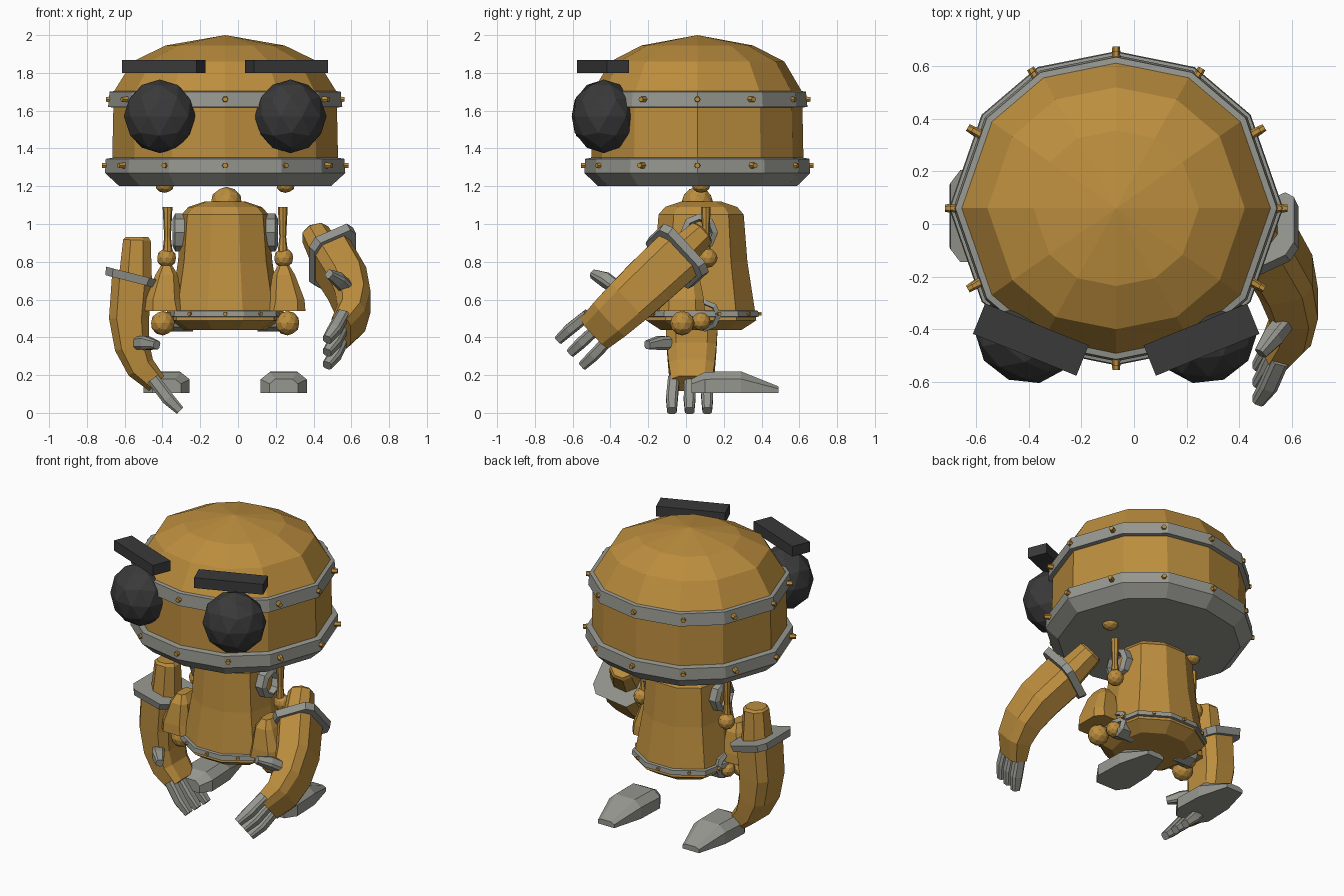
import bpy, bmesh
from math import sin, cos, pi, radians
from mathutils import Vector, Matrix

cube = bpy.data.objects.get("Cube")
if cube:
    bpy.data.objects.remove(cube)


def material(name, rgb):
    m = bpy.data.materials.new(name)
    m.use_nodes = True
    m.diffuse_color = (*rgb, 1)
    m.node_tree.nodes["Principled BSDF"].inputs["Base Color"].default_value = (*rgb, 1)
    return m


BRASS = material("brass", (0.505, 0.27, 0.048))
STEEL = material("steel", (0.31, 0.31, 0.28))
DARK = material("charcoal", (0.042, 0.042, 0.042))

HEAD = Vector((-0.068, 0.06, 0))
BODY = Vector((-0.068, 0.08, 0))


def finish(name, bm, mat, matrix=None):
    """Turn a bmesh into a flat shaded object."""
    if matrix is not None:
        bm.transform(matrix)
    bmesh.ops.remove_doubles(bm, verts=bm.verts, dist=0.0005)
    bmesh.ops.recalc_face_normals(bm, faces=bm.faces)
    mesh = bpy.data.meshes.new(name)
    bm.to_mesh(mesh)
    bm.free()
    mesh.materials.append(mat)
    obj = bpy.data.objects.new(name, mesh)
    bpy.context.collection.objects.link(obj)
    return obj


def loft(name, rings, mat, matrix=None, closed=False):
    """Skin a row of rings; cap the ends, or join last to first."""
    bm = bmesh.new()
    rows = [[bm.verts.new(p) for p in ring] for ring in rings]
    n = len(rows[0])
    pairs = list(zip(rows, rows[1:])) + ([(rows[-1], rows[0])] if closed else [])
    for a, b in pairs:
        for i in range(n):
            j = (i + 1) % n
            bm.faces.new((a[i], a[j], b[j], b[i]))
    if not closed:
        bm.faces.new(rows[0])
        bm.faces.new(rows[-1])
    return finish(name, bm, mat, matrix)


def turned(name, profile, outline, mat, matrix, closed=False):
    """Scale a unit outline by each radius of the profile and skin it."""
    rings = [[(r * x, r * y, z) for x, y in outline] for r, z in profile]
    return loft(name, rings, mat, matrix, closed)


def polygon(n, power=2.0):
    """Unit outline; a power above two makes it squarer."""
    pts = []
    for k in range(n):
        c, d = cos(2 * pi * k / n), sin(2 * pi * k / n)
        r = (abs(c) ** power + abs(d) ** power) ** (-1 / power)
        pts.append((r * c, r * d))
    return pts


def chamfered(c):
    """Square outline with cut corners, flat side half length c."""
    return [(1, -c), (1, c), (c, 1), (-c, 1), (-1, c), (-1, -c), (-c, -1), (c, -1)]


def sweep(name, path, sizes, outline, mat, matrix):
    """Sweep an outline along a path; the second size runs along y."""
    pts = [Vector(p) for p in path]
    rings = []
    for i, p in enumerate(pts):
        t = (pts[min(i + 1, len(pts) - 1)] - pts[max(i - 1, 0)]).normalized()
        u = Vector((0, 1, 0)).cross(t).normalized()
        v = t.cross(u)
        rings.append([p + u * sizes[i][0] * x + v * sizes[i][1] * y for x, y in outline])
    return loft(name, rings, mat, matrix)


def ball(name, loc, size, mat, turn=0.0):
    bm = bmesh.new()
    bmesh.ops.create_icosphere(bm, subdivisions=2, radius=1)
    m = Matrix.Translation(loc) @ Matrix.Rotation(turn, 4, 'Z') @ Matrix.Diagonal((*size, 1))
    return finish(name, bm, mat, m)


def rivets(name, count, rx, ry, z, start, centre, size):
    bm = bmesh.new()
    for k in range(count):
        a = start + 2 * pi * k / count
        m = (Matrix.Translation(centre + Vector((rx * cos(a), ry * sin(a), z)))
             @ Matrix.Rotation(a, 4, 'Z') @ Matrix.Rotation(pi / 2, 4, 'Y'))
        bmesh.ops.create_cone(bm, cap_ends=True, segments=6, radius1=size,
                              radius2=size * 0.8, depth=0.04, matrix=m)
    return finish(name, bm, BRASS)


# Head: domed drum with two riveted bands
half = [(1, 0), (0.805, 0.56), (0.47, 0.845), (0, 0.94)]
half += [(-x, y) for x, y in half[-2::-1]]
drum = half + [(x, -y) for x, y in half[-2:0:-1]]
at_head = Matrix.Translation(HEAD)
turned("head_shell", [(0, 2.0), (0.315, 1.945), (0.49, 1.86), (0.59, 1.70), (0.598, 1.33)],
       drum, BRASS, at_head)
turned("head_upper_band", [(0.58, 1.705), (0.612, 1.70), (0.62, 1.62), (0.58, 1.615)],
       drum, STEEL, at_head, closed=True)
turned("head_base", [(0.59, 1.352), (0.632, 1.345), (0.636, 1.27), (0.56, 1.20)],
       drum, STEEL, at_head)
rivets("head_upper_rivets", 12, 0.612, 0.578, 1.66, 0, HEAD, 0.018)
rivets("head_lower_rivets", 12, 0.632, 0.595, 1.31, 0, HEAD, 0.018)

# Body: ten sided bell with a riveted belt
bell = polygon(10, 2.6)
at_body = Matrix.Translation(BODY)
turned("body", [(0.105, 1.12), (0.195, 1.09), (0.23, 1.05), (0.25, 0.8), (0.288, 0.56),
                (0.298, 0.49), (0.22, 0.44)], bell, BRASS, at_body)
turned("belt", [(0.28, 0.545), (0.308, 0.54), (0.312, 0.51), (0.28, 0.505)],
       bell, STEEL, at_body, closed=True)
rivets("belt_rivets", 10, 0.308, 0.3, 0.525, pi / 10, BODY, 0.013)
ball("neck_ball", (-0.062, 0.06, 1.112), (0.085, 0.085, 0.085), BRASS)

# Paired parts
for s, side in ((1, "left"), (-1, "right")):
    def at(x, y, z):
        return Vector((HEAD.x + s * x, y, z))

    # Eye and brow
    ball(side + "_eye", at(0.346, -0.435, 1.57), (0.194, 0.17, 0.195), DARK, s * radians(22))
    bm = bmesh.new()
    bmesh.ops.create_cube(bm, size=1)
    finish(side + "_brow", bm, DARK,
           Matrix.Translation(at(0.325, -0.44, 1.833)) @ Matrix.Rotation(s * radians(22), 4, 'Z')
           @ Matrix.Diagonal((0.425, 0.125, 0.068, 1)))

    # Piston from the shoulder towards the head
    ball(side + "_piston_socket", at(0.32, 0.08, 1.205), (0.05, 0.05, 0.04), BRASS)
    ball(side + "_piston_ball", at(0.31, 0.115, 0.82), (0.052, 0.052, 0.052), BRASS)
    turned(side + "_piston_rod", [(0.026, 1.09), (0.018, 0.93), (0.026, 0.86), (0.026, 0.82)],
           polygon(8), BRASS, Matrix.Translation(at(0.305, 0.105, 0)))

    # Hollow shoulder and hip sockets facing outward
    for part, x, y, z, r in (("shoulder", 0.2, 0.07, 0.955, 0.1), ("hip", 0.22, 0.1, 0.515, 0.085)):
        m = Matrix.Translation(at(x, y, z)) @ Matrix.Rotation(s * pi / 2, 4, 'Y')
        turned(f"{side}_{part}_socket",
               [(r, -0.05), (r, 0.065), (r * 0.7, 0.08), (r * 0.6, 0.03), (0, 0.03)],
               polygon(8), STEEL, m)

    # Hip guard and joint balls
    rings = []
    for x, y, z, hx, hy in ((0.32, -0.02, 0.54, 0.105, 0.12), (0.325, -0.02, 0.6, 0.095, 0.115),
                            (0.31, -0.02, 0.73, 0.06, 0.09), (0.31, -0.02, 0.78, 0.03, 0.055)):
        rings.append([at(x + hx * u, y + hy * v, z) for u, v in chamfered(0.6)])
    loft(side + "_hip_guard", rings, BRASS)
    ball(side + "_hip_ball", at(0.33, -0.02, 0.475), (0.065, 0.065, 0.065), BRASS)
    ball(side + "_hip_inner_ball", at(0.29, 0.08, 0.485), (0.05, 0.05, 0.05), BRASS)

    # Foot: chamfered wedge, low end at the back
    rings = []
    for y, w, top in ((0.03, 0.075, 0.18), (0.10, 0.122, 0.217),
                      (0.29, 0.115, 0.22), (0.49, 0.06, 0.14)):
        edge = 0.105 + (top - 0.105) * 0.65
        rings.append([at(0.31 + k * w, y, z) for k, z in
                      ((-1, 0.105), (1, 0.105), (1, edge), (0.6, top), (-0.6, top), (-1, edge))])
    loft(side + "_foot", rings, STEEL)

    # Arm, built hanging from its top end; the left one is raised forward
    if s < 0:
        m = Matrix.Translation((-0.535, 0.03, 0.93))
    else:
        m = (Matrix.Translation((0.405, 0.088, 0.955)) @ Matrix.Rotation(radians(-47), 4, 'X')
             @ Matrix.Rotation(radians(-18), 4, 'Y') @ Matrix.Diagonal((-1, 1, 1, 1)))
    sweep(side + "_upper_arm", [(0, 0, 0), (0, 0, -0.015), (-0.01, 0, -0.25)],
          [(0.06, 0.06), (0.073, 0.073), (0.09, 0.095)], chamfered(0.45), BRASS, m)
    sweep(side + "_cuff", [(-0.03, 0, -0.19), (-0.041, 0, -0.233)],
          [(0.138, 0.175), (0.13, 0.165)], chamfered(0.72), STEEL, m)
    sweep(side + "_forearm",
          [(-0.025, 0, -0.22), (-0.042, 0, -0.43), (-0.025, 0, -0.58), (0.02, 0, -0.69),
           (0.105, 0, -0.775)],
          [(0.108, 0.145), (0.106, 0.14), (0.093, 0.132), (0.077, 0.122), (0.056, 0.108)],
          chamfered(0.62), BRASS, m)
    for k, finger in enumerate(("first", "middle", "last")):
        y = (k - 1) * 0.085 - 0.01
        sweep(f"{side}_{finger}_finger",
              [(0.085, y, -0.75), (0.165, y * 1.1, -0.855), (0.228, y * 1.1, -0.918)],
              [(0.033, 0.03), (0.034, 0.031), (0.024, 0.025)], chamfered(0.6), STEEL, m)
    sweep(side + "_thumb", [(-0.01, -0.08, -0.56), (0.05, -0.17, -0.56), (0.105, -0.235, -0.57)],
          [(0.033, 0.036), (0.036, 0.036), (0.022, 0.022)], chamfered(0.6), STEEL, m)
